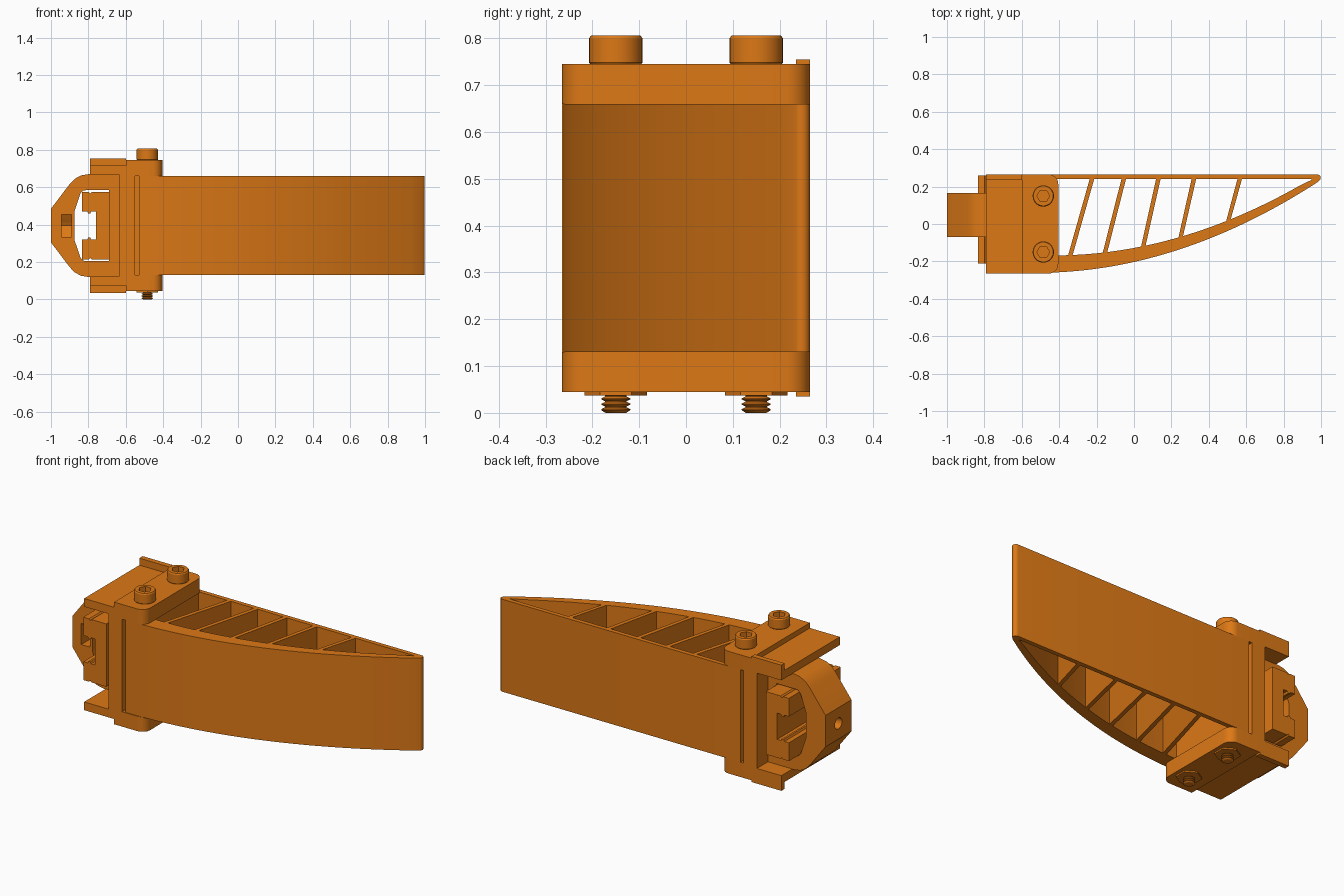
import bpy, bmesh
from math import sin, cos, pi, radians

if "Cube" in bpy.data.objects:
    bpy.data.objects.remove(bpy.data.objects["Cube"])

orange = bpy.data.materials.new("orange_plastic")
orange.diffuse_color = (0.72, 0.19, 0.008, 1)
orange.use_nodes = True
orange.node_tree.nodes["Principled BSDF"].inputs["Base Color"].default_value = orange.diffuse_color
PLACE = {'x': lambda u, v, w: (w, u, v),
         'y': lambda u, v, w: (u, w, v),
         'z': lambda u, v, w: (u, v, w)}


def finish(name, bm):
    bmesh.ops.recalc_face_normals(bm, faces=bm.faces)
    me = bpy.data.meshes.new(name)
    bm.to_mesh(me)
    bm.free()
    ob = bpy.data.objects.new(name, me)
    bpy.context.collection.objects.link(ob)
    me.materials.append(orange)
    return ob


def prism(name, outlines, axis, lo, hi):
    """Extrude one or more closed outlines along an axis."""
    bm = bmesh.new()
    for pts in outlines:
        a = [bm.verts.new(PLACE[axis](u, v, lo)) for u, v in pts]
        b = [bm.verts.new(PLACE[axis](u, v, hi)) for u, v in pts]
        bm.faces.new(a)
        bm.faces.new(b[::-1])
        for i in range(len(pts)):
            j = (i + 1) % len(pts)
            bm.faces.new((a[i], a[j], b[j], b[i]))
    return finish(name, bm)


def box(name, x0, x1, y0, y1, z0, z1):
    return prism(name, [[(x0, y0), (x1, y0), (x1, y1), (x0, y1)]], 'z', z0, z1)


def ring(cx, cy, r, n, start=0.0, sweep=2 * pi, closed=True):
    k = n if closed else n - 1
    return [(cx + r * cos(start + sweep * i / k), cy + r * sin(start + sweep * i / k))
            for i in range(n)]


def lathe(name, cx, cy, profile, n=32):
    """Stack circles (radius, height) around a vertical axis, capped."""
    bm = bmesh.new()
    rows = [[bm.verts.new((x, y, z)) for x, y in ring(cx, cy, r, n)] for r, z in profile]
    for a, b in zip(rows, rows[1:]):
        for i in range(n):
            j = (i + 1) % n
            bm.faces.new((a[i], a[j], b[j], b[i]))
    bm.faces.new(rows[0])
    bm.faces.new(rows[-1])
    return finish(name, bm)


def cut(ob, cutter):
    mod = ob.modifiers.new("cut", 'BOOLEAN')
    mod.operation, mod.object, mod.solver = 'DIFFERENCE', cutter, 'EXACT'
    bpy.context.view_layer.objects.active = ob
    bpy.ops.object.modifier_apply(modifier=mod.name)
    bpy.data.objects.remove(cutter)


def smooth(ob):
    bpy.ops.object.select_all(action='DESELECT')
    ob.select_set(True)
    bpy.context.view_layer.objects.active = ob
    bpy.ops.object.shade_smooth_by_angle(angle=radians(25))


# Finger: curved belly, straight back, rounded tip
def belly(x):
    t = x + 0.45
    return -0.26 + 0.03 * t + 0.215 * t * t


def inner(x):
    return belly(x) + 0.092 - 0.038 * (x + 0.45)


outer = [(-0.55, -0.2), (-0.53, -0.2), (-0.53, -0.262)]
outer += [(-0.45 + 1.43 * i / 28, belly(-0.45 + 1.43 * i / 28)) for i in range(29)]
outer += ring(0.98, 0.247, 0.018, 8, -pi / 3, pi * 5 / 6, False)
outer += [(-0.53, 0.265), (-0.53, 0.2), (-0.55, 0.2)]
finger = prism("finger", [outer], 'z', 0.13, 0.66)

# Slanted ribs are what remains between the cut cells
ribs = [(-0.225, -0.34), (-0.055, -0.155), (0.13, 0.05), (0.32, 0.25), (0.565, 0.505)]
edges = [(-0.42, -0.42)] + ribs + [(0.95, 0.95)]
cells = []
for k, (l, r) in enumerate(zip(edges, edges[1:])):
    lw = 0.012 if k else 0
    rw = 0.012 if k < 5 else 0
    x0, x1 = l[1] + lw, r[1] - rw
    floor = [(x0 + (x1 - x0) * i / 8, inner(x0 + (x1 - x0) * i / 8)) for i in range(9)]
    if k == 5:
        floor[-1] = (0.95, 0.236)
    cells.append(floor + [(r[0] - rw, 0.24), (l[0] + lw, 0.24)])
cut(finger, prism("cell_cutter", cells, 'z', 0.0, 0.8))
smooth(finger)

# Mount: wall plus mirrored flanges, thin plates and lips
box("mount_wall", -0.635, -0.55, -0.265, 0.265, 0.085, 0.71)
flange = [(-0.6, 0.265), (-0.6, -0.265)]
flange += ring(-0.455, -0.215, 0.05, 9, -pi / 2, pi / 2, False)
flange += ring(-0.455, 0.215, 0.05, 9, 0, pi / 2, False)
for side, s in (("top", 1), ("bottom", -1)):
    def z(h):
        return 0.395 + s * h
    smooth(prism(side + "_flange", [flange], 'z', z(0.265), z(0.35)))
    box(side + "_plate", -0.79, -0.6, -0.265, 0.265, z(0.273), z(0.32))
    box(side + "_lip", -0.79, -0.6, 0.235, 0.265, z(0.273), z(0.36))

# Rear hook with a through window, screw hole and nut pocket
half = [(-0.63, 0.275), (-0.8, 0.275), (-0.84, 0.268), (-0.873, 0.25), (-0.9, 0.222), (-1.0, 0.09)]
hook_pts = [(x, 0.395 + h) for x, h in half] + [(x, 0.395 - h) for x, h in reversed(half)]
hook = prism("rear_hook", [hook_pts], 'y', -0.07, 0.165)
half = [(-0.69, 0.19), (-0.81, 0.19), (-0.828, 0.187), (-0.842, 0.172), (-0.875, 0.075)]
window = [(x, 0.395 + h) for x, h in half] + [(x, 0.395 - h) for x, h in reversed(half)]
cut(hook, prism("window_cutter", [window], 'y', -0.4, 0.4))
pocket = [(-0.2, 0.335), (0.05, 0.335), (0.085, 0.395), (0.05, 0.455), (-0.2, 0.455)]
cut(hook, prism("nut_pocket_cutter", [pocket], 'x', -0.945, -0.89))
cut(hook, prism("hole_cutter", [ring(0.048, 0.395, 0.032, 24)], 'x', -1.1, -0.86))
smooth(hook)

# Slotted block held in the hook window
half = [(-0.688, 0.18), (-0.782, 0.18), (-0.79, 0.172), (-0.798, 0.18), (-0.834, 0.18),
        (-0.834, 0.075), (-0.806, 0.075), (-0.801, 0.064), (-0.79, 0.064), (-0.785, 0.075),
        (-0.76, 0.075)]
block = [(x, 0.395 + h) for x, h in half] + [(x, 0.395 - h) for x, h in reversed(half)]
prism("slotted_block", [block], 'y', -0.21, 0.26)

# Two socket screws with threaded ends and hex nuts
for y, side in ((-0.15, "front"), (0.15, "back")):
    head = lathe(side + "_screw_head", -0.485, y,
                 [(0.054, 0.744), (0.057, 0.748), (0.057, 0.8), (0.053, 0.806)])
    cut(head, prism("socket_cutter", [ring(-0.485, y, 0.034, 6)], 'z', 0.768, 0.9))
    smooth(head)
    thread = [(0.022, 0.0), (0.027, 0.003)]
    for i in range(4):
        b = 0.004 + 0.0115 * i
        thread += [(0.031, b + 0.002), (0.031, b + 0.004), (0.023, b + 0.008), (0.023, b + 0.0095)]
    smooth(lathe(side + "_screw_thread", -0.485, y, thread))
    prism(side + "_nut", [ring(-0.485, y, 0.067, 6, pi / 6)], 'z', 0.037, 0.06)
